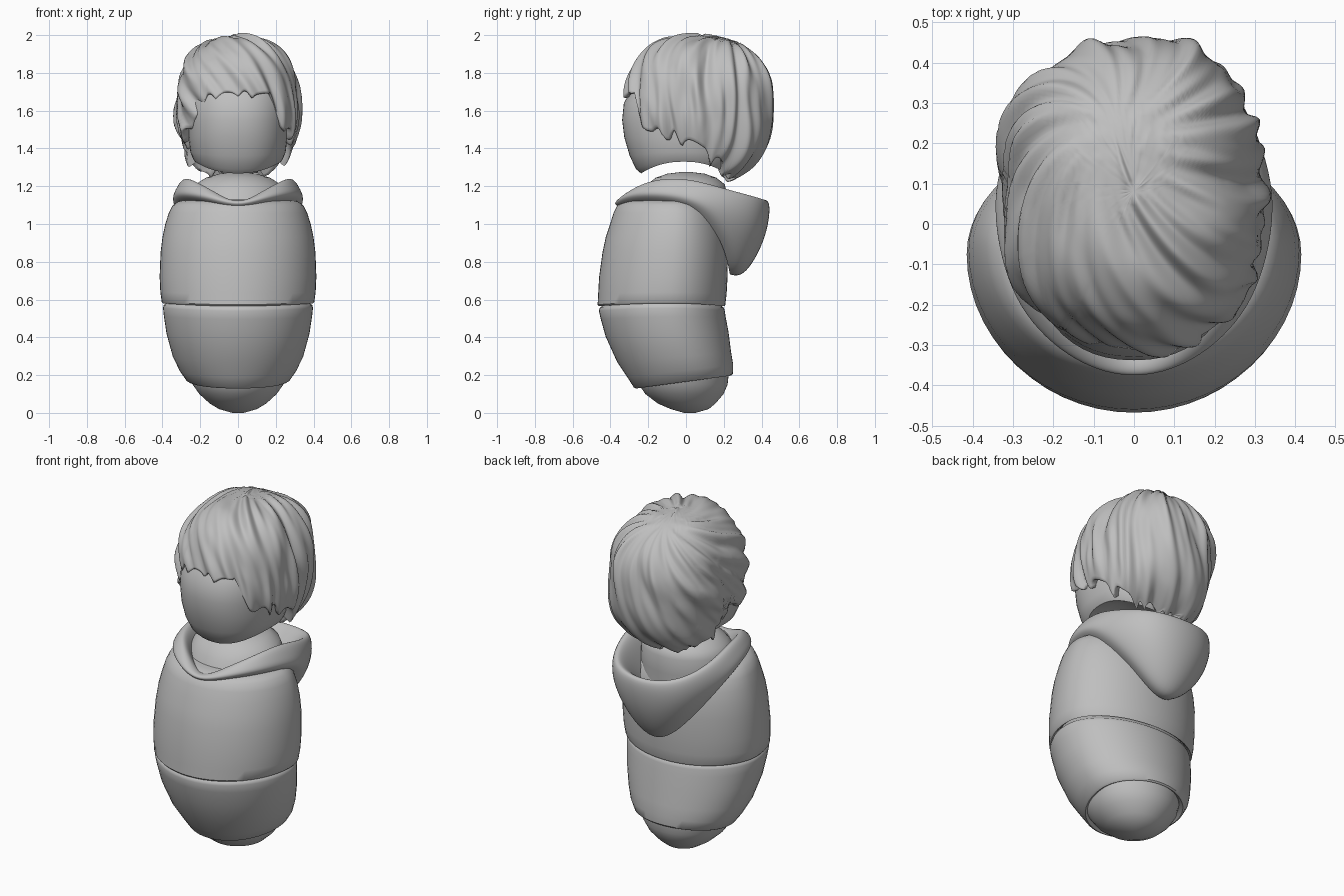
import bpy, bmesh, math
from mathutils import Vector, noise

if "Cube" in bpy.data.objects:
    bpy.data.objects.remove(bpy.data.objects["Cube"])

grey = bpy.data.materials.new("plain_grey")
grey.diffuse_color = (0.52, 0.52, 0.52, 1)
grey.use_nodes = True
grey.node_tree.nodes["Principled BSDF"].inputs["Base Color"].default_value = grey.diffuse_color


def grid_object(name, rows, caps="both", sharp=40, subsurf=0):
    """Skin a stack of closed rings and cap the chosen ends."""
    bm = bmesh.new()
    vs = [[bm.verts.new(p) for p in row] for row in rows]
    n = len(rows[0])
    for a, b in zip(vs, vs[1:]):
        for i in range(n):
            j = (i + 1) % n
            bm.faces.new((a[i], a[j], b[j], b[i]))
    for cap in {"both": (vs[0], vs[-1]), "first": (vs[0],), "none": ()}[caps]:
        c = bm.verts.new(sum((v.co for v in cap), Vector()) / n)
        for i in range(n):
            bm.faces.new((cap[i], cap[(i + 1) % n], c))
    bmesh.ops.recalc_face_normals(bm, faces=bm.faces)
    me = bpy.data.meshes.new(name)
    bm.to_mesh(me)
    bm.free()
    ob = bpy.data.objects.new(name, me)
    bpy.context.collection.objects.link(ob)
    me.materials.append(grey)
    bpy.ops.object.select_all(action='DESELECT')
    bpy.context.view_layer.objects.active = ob
    ob.select_set(True)
    if subsurf:
        mod = ob.modifiers.new("smooth", 'SUBSURF')
        mod.levels = mod.render_levels = subsurf
        bpy.ops.object.shade_smooth()
    else:
        bpy.ops.object.shade_smooth_by_angle(angle=math.radians(sharp))
    return ob


def spow(v, e):
    return math.copysign(abs(v) ** e, v)


def ring(z, yc, rx, ry, slope=0, lift=0, skew=0, power=2, n=56):
    """Oval ring: slope tilts along y, lift raises the sides, skew makes it egg-shaped."""
    pts = []
    for i in range(n):
        a = 2 * math.pi * i / n
        c, s = spow(math.cos(a), 2 / power), spow(math.sin(a), 2 / power)
        y = yc + skew + (ry + (skew if s < 0 else -skew)) * s
        pts.append(Vector((rx * c, y, z + slope * y + lift * math.cos(a) ** 2)))
    return pts


def loft(name, rings, sharp=40, **kw):
    return grid_object(name, [ring(*r, **kw) for r in rings], sharp=sharp)


# Inner body: rounded foot end and neck dome
loft("inner_body", [
    (0.0, .02, .03, .03), (.02, .02, .10, .10), (.05, .003, .15, .153),
    (.1, -.008, .205, .207), (.15, -.015, .24, .235), (.24, -.02, .265, .25),
    (.6, -.1, .28, .25), (1.08, -.03, .26, .25), (1.17, -.01, .25, .225),
    (1.21, 0, .225, .205), (1.245, 0, .17, .16), (1.266, 0, .10, .10), (1.275, 0, .03, .03)], sharp=60)

# Lower garment with tilted hem
loft("lower_garment", [
    (.18, -.01, .24, .235, .136), (.165, -.012, .262, .252, .136), (.172, -.014, .274, .262, .136),
    (.225, -.03, .31, .28, .12), (.3, -.063, .345, .302, .08), (.42, -.10, .378, .325, .04),
    (.50, -.12, .392, .331, .01, .01), (.54, -.128, .397, .333, 0, .015),
    (.556, -.128, .393, .329, 0, .015), (.566, -.128, .38, .316, 0, .015), (.60, -.128, .36, .30, 0, .015)],
    skew=.035)

# Upper garment with rolled lower edge and rounded shoulders
loft("upper_garment", [
    (.60, -.128, .365, .305, 0, .015), (.572, -.128, .388, .323, 0, .015),
    (.565, -.128, .398, .333, 0, .015), (.573, -.13, .404, .338, 0, .015), (.63, -.125, .411, .34, 0, .008),
    (.72, -.12, .415, .34), (.85, -.11, .41, .332), (.93, -.105, .40, .32), (1.0, -.10, .385, .302),
    (1.06, -.10, .366, .283), (1.10, -.105, .345, .258), (1.12, -.11, .315, .225), (1.13, -.11, .24, .17)],
    skew=.045)

# Hood: half curves from front to back, mirrored into rings
HOOD = [
    [(0, -.25, 1.03), (.10, -.23, 1.06), (.18, -.15, 1.09), (.21, 0, 1.10), (.20, .13, 1.06), (.14, .24, 1.0), (0, .27, .98)],
    [(0, -.315, 1.09), (.10, -.28, 1.15), (.21, -.18, 1.21), (.25, 0, 1.225), (.25, .17, 1.17), (.18, .34, 1.12), (0, .40, 1.10)],
    [(0, -.355, 1.10), (.12, -.31, 1.175), (.25, -.19, 1.25), (.295, 0, 1.262), (.30, .19, 1.21), (.22, .41, 1.165), (0, .475, 1.15)],
    [(0, -.385, 1.105), (.14, -.345, 1.16), (.285, -.21, 1.205), (.335, 0, 1.2), (.335, .20, 1.135), (.235, .40, 1.0), (0, .45, .90)],
    [(0, -.395, 1.085), (.15, -.36, 1.13), (.305, -.225, 1.16), (.365, 0, 1.145), (.345, .15, 1.07), (.215, .28, .85), (0, .325, .645)]]
HOOD.append([(x * .86, y * .75, z + (-.04 if z > 1 else .02)) for x, y, z in HOOD[-1]])
grid_object("hood", [[Vector(p) for p in r] + [Vector((-x, y, z)) for x, y, z in r[-2:0:-1]]
                     for r in HOOD], caps="none", subsurf=3)

# Head: rounded block with a hollow saddle underside
loft("head", [
    (1.35, 0, .06, .07, 0, .01), (1.325, -.005, .14, .16, 0, .03), (1.277, -.01, .215, .215, 0, .055),
    (1.268, -.012, .228, .226, 0, .062), (1.29, -.014, .238, .25, 0, .055), (1.36, -.018, .252, .28, 0, .02),
    (1.46, -.025, .262, .302), (1.55, -.027, .266, .311), (1.64, -.025, .264, .304),
    (1.71, -.015, .25, .275), (1.78, 0, .225, .235), (1.85, .01, .18, .19), (1.9, .02, .10, .10)],
    sharp=50, power=2.25)

# Hair: swept shell with strand ridges and a jagged edge
CY, CZ, E = .08, 1.63, 2 / 2.3
EDGE = [(0, 1.69), (30, 1.67), (38, 1.59), (50, 1.49), (66, 1.46), (84, 1.41),
        (103, 1.34), (122, 1.265), (180, 1.235)]
TO_CROWN = Vector((-.12, .42, .9)).rotation_difference(Vector((0, 0, 1)))


def edge_height(a):
    d = math.degrees(abs(a))
    for (d0, z0), (d1, z1) in zip(EDGE, EDGE[1:]):
        if d <= d1 + 1e-6:
            z = z0 + (z1 - z0) * (d - d0) / (d1 - d0)
            break
    wob = noise.noise(Vector((math.cos(a) * 2, math.sin(a) * 2, 3)))
    size = .035 if d < 30 else .065 if d < 125 else .025
    return z + size * (abs(math.sin(9 * a + 3 * wob)) - .4)


def strand(p):
    q = TO_CROWN @ (p - Vector((0, CY, CZ))).normalized()
    ang = math.acos(max(-1, min(1, q.z)))
    a = math.atan2(q.x, -q.y) - .5 * ang
    c, s = math.cos(a), math.sin(a)
    d = .03 * noise.noise(Vector((c * 3.2, s * 3.2, ang * 1.2)))
    d += .022 * noise.noise(Vector((c * 6.5, s * 6.5, ang * 1.6 + 5)))
    d += .005 * math.sin(21 * a + 2 * math.sin(3 * a + ang))
    return d * min(1, ang * 1.1) + .002


COLS, ROWS = 240, 52
rows = [[] for _ in range(ROWS + 3)]
for i in range(COLS):
    a = -math.pi + 2 * math.pi * (i + .5) / COLS
    ca, sa = math.cos(a), math.sin(a)
    h = edge_height(a) - CZ
    h /= .36 if h > 0 else .42
    v_end = math.copysign(math.asin(min(1, abs(h) ** (1 / E))), h)
    # plan outline is squarer at the back than at the front
    power = 2.2 if ca > 0 else 2.2 + .3 * min(1, -3 * ca)
    k = (abs(ca) ** power + abs(sa) ** power) ** (-1 / power)
    for j in range(1, ROWS + 1):
        v = math.pi / 2 + (v_end - math.pi / 2) * j / ROWS
        s, c = math.sin(v), k * math.cos(v) ** E
        z = CZ + spow(s, E) * (.365 if s > 0 else .42)
        p = Vector((.322 * c * sa, CY - (.403 if ca > 0 else .375) * c * ca, z))
        out = (p - Vector((0, CY, CZ))).normalized()
        rows[j - 1].append(p + out * strand(p))
    # folded rim that tucks in against the head
    for m, (f, up) in enumerate([(.97, -.006), (.91, .004), (.8, .03)]):
        p = rows[ROWS - 1][i]
        rows[ROWS + m].append(Vector((p.x * f, CY + (p.y - CY) * f, p.z + up)))
grid_object("hair", rows, caps="first", sharp=100)
